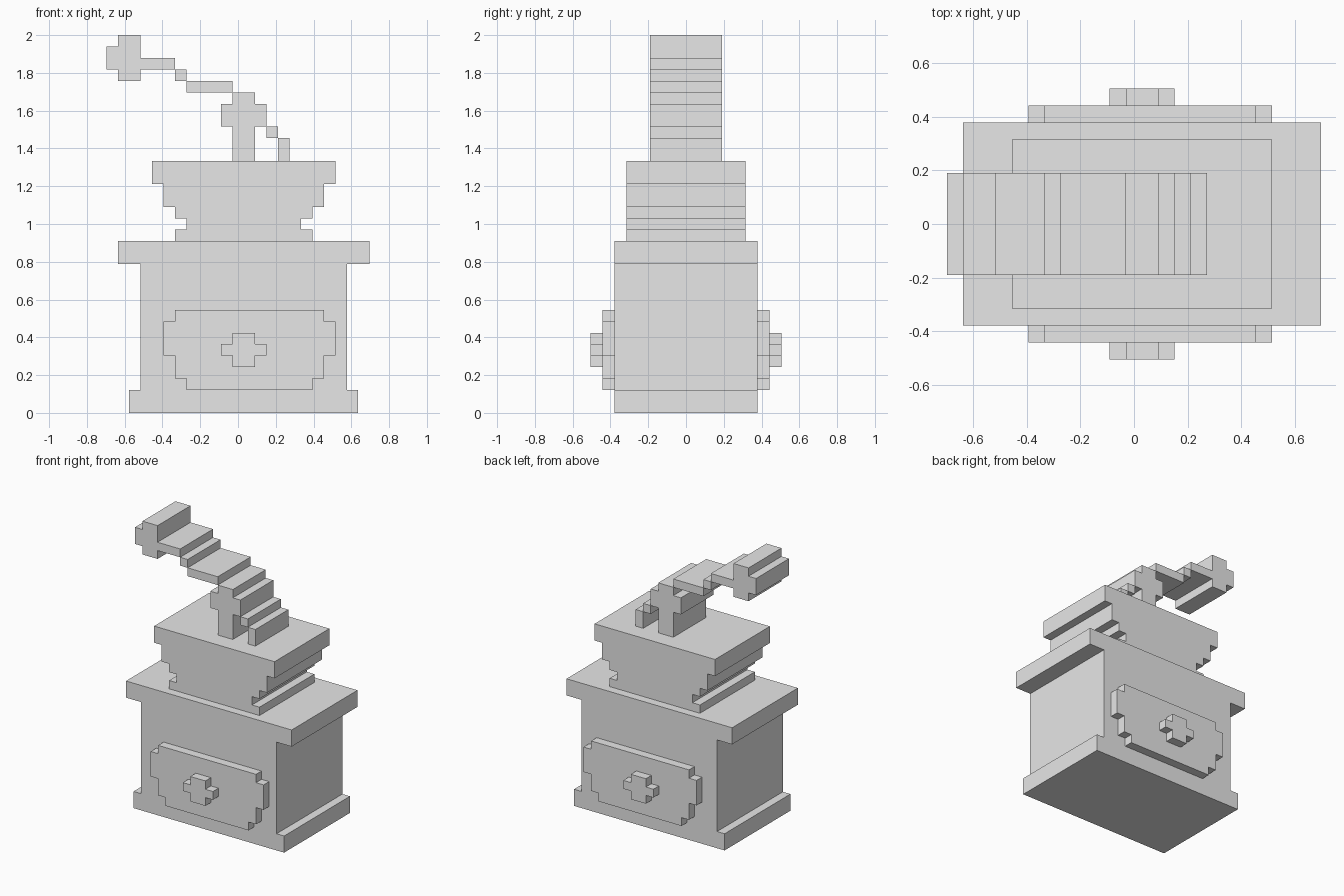
import bpy, bmesh

cube = bpy.data.objects.get("Cube")
if cube:
    bpy.data.objects.remove(cube, do_unlink=True)

U = 2 / 33        # grid step across and up
D = 0.0631        # depth step
MID = 11.5        # grid column at x = 0

grey = bpy.data.materials.new("plain light grey")
grey.use_nodes = True
grey.diffuse_color = (0.8, 0.8, 0.8, 1)
grey.node_tree.nodes["Principled BSDF"].inputs["Base Color"].default_value = (0.8, 0.8, 0.8, 1)


def stepped(name, rows, near, far):
    """Extrude a stepped outline; each row is (bottom, top, left, right) in grid steps."""
    outline = []
    for z0, z1, _, right in rows:
        outline += [(right, z0), (right, z1)]
    for z0, z1, left, _ in reversed(rows):
        outline += [(left, z1), (left, z0)]
    bm = bmesh.new()
    face = bm.faces.new([bm.verts.new(((x - MID) * U, near * D, z * U)) for x, z in outline])
    out = bmesh.ops.extrude_face_region(bm, geom=[face])
    moved = [v for v in out["geom"] if isinstance(v, bmesh.types.BMVert)]
    bmesh.ops.translate(bm, verts=moved, vec=(0, (far - near) * D, 0))
    bmesh.ops.recalc_face_normals(bm, faces=bm.faces)
    mesh = bpy.data.meshes.new(name)
    bm.to_mesh(mesh)
    bm.free()
    mesh.materials.append(grey)
    obj = bpy.data.objects.new(name, mesh)
    bpy.context.collection.objects.link(obj)
    return obj


# Box with plinth and lid
stepped("box_body", [(0, 2, 2, 22), (2, 13, 3, 21), (13, 15, 1, 23)], -6, 6)

# Hopper that narrows to a waist
stepped("hopper", [(15, 16, 6, 18), (16, 17, 7, 17), (17, 18, 6, 18),
                   (18, 20, 5, 19), (20, 22, 4, 20)], -5, 5)

# Drawer panel and its knob, on front and back
panel = [(2, 3, 7, 18), (3, 5, 6, 19), (5, 8, 5, 20), (8, 9, 6, 19)]
knob = [(4, 5, 11, 13), (5, 6, 10, 14), (6, 7, 11, 13)]
for side, s in (("front", -1), ("back", 1)):
    stepped(side + "_drawer", panel, 6 * s, 7 * s)
    stepped(side + "_drawer_knob", knob, 7 * s, 8 * s)

# Crank: post with collar, brace, stepped arm and grip
stepped("crank_post", [(22, 25, 11, 13), (25, 27, 10, 14), (27, 28, 11, 13)], -3, 3)
stepped("brace_foot", [(22, 24, 15, 16)], -3, 3)
stepped("brace_top", [(24, 25, 14, 15)], -3, 3)
stepped("arm_inner", [(28, 29, 7, 11)], -3, 3)
stepped("arm_middle", [(29, 30, 6, 7)], -3, 3)
stepped("arm_outer", [(30, 31, 3, 6)], -3, 3)
stepped("crank_grip", [(29, 30, 1, 3), (30, 32, 0, 3), (32, 33, 1, 3)], -3, 3)
